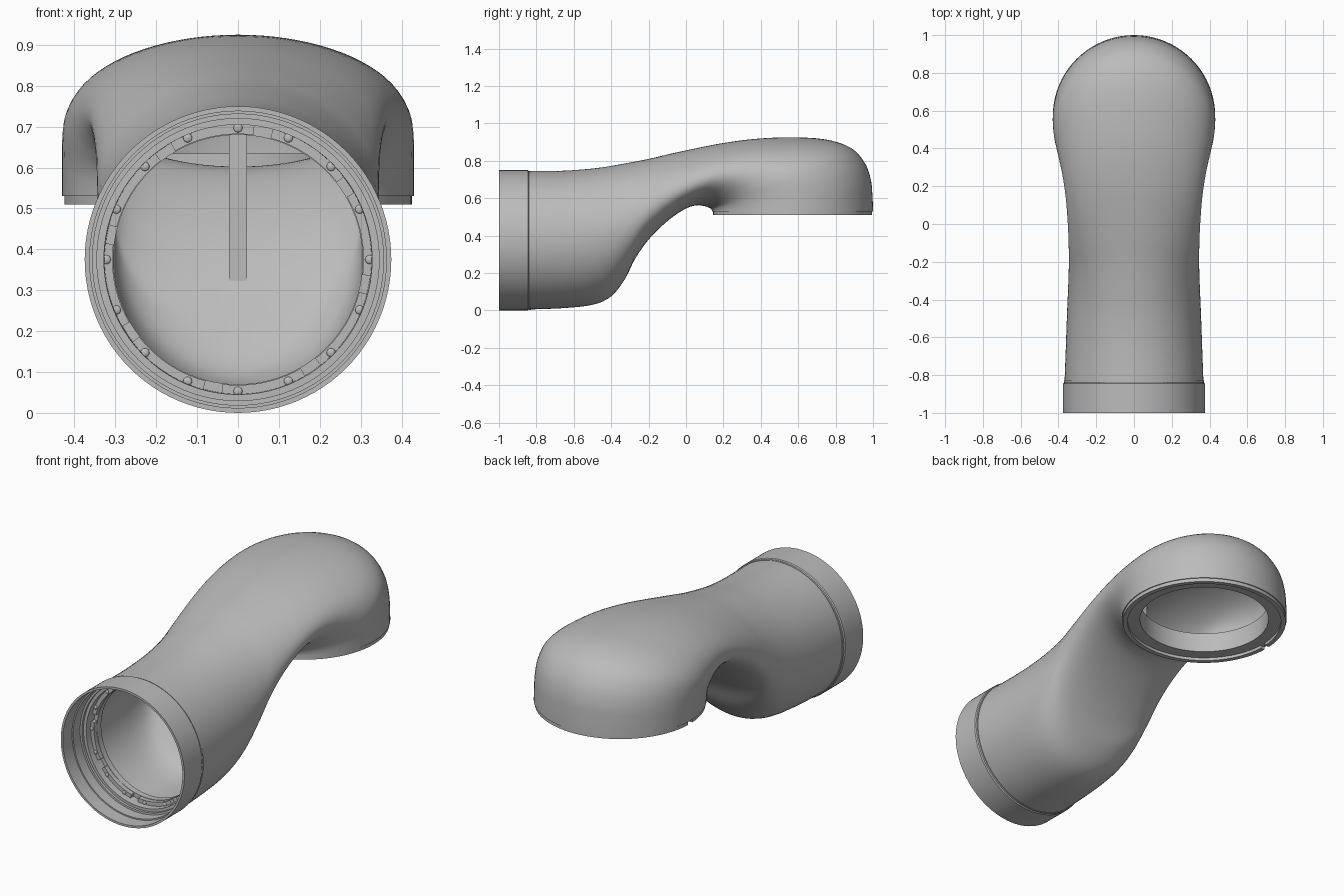
import bpy, bmesh, math
from mathutils import Vector

cube = bpy.data.objects.get("Cube")
if cube:
    bpy.data.objects.remove(cube, do_unlink=True)

grey = bpy.data.materials.new("plain grey")
grey.use_nodes = True
grey.diffuse_color = (0.5, 0.5, 0.5, 1)
grey.node_tree.nodes["Principled BSDF"].inputs["Base Color"].default_value = (0.5, 0.5, 0.5, 1)

INLET_Z, OUTLET_Y = 0.375, 0.57   # axis height of the inlet, axis depth of the outlet


def finish(name, verts, faces, recalc=True, thickness=0, angle=35):
    """Make a mesh object, optionally thickened inward, shaded smooth by angle."""
    mesh = bpy.data.meshes.new(name)
    mesh.from_pydata(verts, [], faces)
    if recalc:
        bm = bmesh.new()
        bm.from_mesh(mesh)
        bmesh.ops.recalc_face_normals(bm, faces=bm.faces)
        bm.to_mesh(mesh)
        bm.free()
    mesh.materials.append(grey)
    ob = bpy.data.objects.new(name, mesh)
    bpy.context.collection.objects.link(ob)
    bpy.ops.object.select_all(action='DESELECT')
    ob.select_set(True)
    bpy.context.view_layer.objects.active = ob
    if thickness:
        mod = ob.modifiers.new("wall", 'SOLIDIFY')
        mod.thickness, mod.offset = thickness, -1
        bpy.ops.object.modifier_apply(modifier=mod.name)
    bpy.ops.object.shade_smooth_by_angle(angle=math.radians(angle))
    return ob


def lathe(name, profile, axis, start=0, sweep=360, steps=96):
    """Turn a closed (radius, position) profile about the inlet (Y) or outlet (Z) axis."""
    full = sweep >= 360
    rings, n = (steps if full else steps + 1), len(profile)
    verts, faces = [], []
    for i in range(rings):
        a = math.radians(start + sweep * i / steps)
        for r, h in profile:
            c, s = r * math.cos(a), r * math.sin(a)
            verts.append((c, h, INLET_Z + s) if axis == 'Y' else (c, OUTLET_Y + s, h))
    for i in range(steps):
        k = (i + 1) % rings
        for j in range(n):
            m = (j + 1) % n
            faces.append((i * n + j, k * n + j, k * n + m, i * n + m))
    if not full:
        faces += [tuple(range(n)), tuple(range(steps * n, steps * n + n))]
    return finish(name, verts, faces)


def spline(p0, p1, p2, p3, t):
    return 0.5 * (2 * p1 + (p2 - p0) * t + (2 * p0 - 5 * p1 + 4 * p2 - p3) * t * t
                  + (3 * p1 - p0 - 3 * p2 + p3) * t ** 3)


# Duct sections: upper y, upper z, lower y, lower z, half width
stations = [
    (-.845, .745, -.845, .005, .368), (-.65, .747, -.66, .012, .361),
    (-.47, .762, -.50, .030, .355), (-.33, .785, -.40, .075, .350),
    (-.20, .810, -.325, .17, .346), (-.08, .838, -.27, .28, .345),
    (.05, .866, -.19, .39, .347), (.20, .895, -.09, .485, .354),
    (.37, .917, .00, .545, .366), (.55, .925, .06, .562, .385),
    (.74, .915, .10, .557, .408), (.88, .870, .125, .548, .425),
    (.955, .79, .135, .542, .430), (.988, .70, .138, .537, .430),
    (.997, .61, .14, .533, .430), (1.0, .53, .14, .530, .430),
]
SIDES, SUB = 80, 4
last = len(stations) - 1
sections = []
for i in range(last):
    quad = [stations[min(max(i + d, 0), last)] for d in (-1, 0, 1, 2)]
    for s in range(SUB):
        sections.append([spline(*vals, s / SUB) for vals in zip(*quad)])
sections.append(stations[-1])

# Duct shell: elliptical sections swinging from upright to level
verts, faces = [], []
for ty, tz, by, bz, w in sections:
    top, low = Vector((0, ty, tz)), Vector((0, by, bz))
    mid, up = (top + low) / 2, (top - low) / 2
    for j in range(SIDES):
        a = math.tau * j / SIDES
        verts.append(mid + up * math.sin(a) + Vector((w * math.cos(a), 0, 0)))
for i in range(len(sections) - 1):
    for j in range(SIDES):
        k = (j + 1) % SIDES
        faces.append((i * SIDES + j, (i + 1) * SIDES + j, (i + 1) * SIDES + k, i * SIDES + k))
finish("duct_shell", verts, faces, recalc=False, thickness=0.04, angle=50)

# Inlet collar with an inner step, and the narrow bead at its seam
lathe("inlet_collar", [(.375, -1), (.375, -.845), (.345, -.82), (.345, -.86),
                       (.356, -.86), (.356, -.92), (.363, -.92), (.363, -1)], 'Y')
lathe("seam_bead", [(.3715, -.838), (.3715, -.828), (.35, -.828), (.35, -.838)], 'Y')

# Inlet flange: base ring, eight raised pads with gaps, sixteen studs
lathe("inlet_flange", [(.305, -.785), (.35, -.785), (.35, -.75), (.305, -.75)], 'Y')
for k in range(8):
    lathe(f"flange_pad_{k + 1}", [(.307, -.81), (.346, -.81), (.346, -.78), (.307, -.78)],
          'Y', start=83 + 45 * k, sweep=37, steps=12)
for k in range(16):
    a = math.tau * k / 16
    bpy.ops.mesh.primitive_uv_sphere_add(
        segments=16, ring_count=8, radius=0.011,
        location=(.322 * math.cos(a), -.81, INLET_Z + .322 * math.sin(a)))
    stud = bpy.context.object
    stud.name = f"flange_stud_{k + 1}"
    stud.scale.y = 0.5
    stud.data.materials.append(grey)
    bpy.ops.object.shade_smooth()

# Outlet: thin rim with a small notch, recessed flange and inner neck
lathe("outlet_rim", [(.425, .51), (.425, .535), (.40, .535), (.40, .51)],
      'Z', start=182.5, sweep=355)
lathe("outlet_flange", [(.335, .526), (.42, .526), (.42, .55), (.36, .55),
                        (.36, .635), (.335, .635)], 'Z')

# Central vane standing between the floor and the ceiling of the bend
outline = [(-.29, .27), (-.19, .40), (-.09, .495), (0, .56), (.06, .575), (.08, .60),
           (.08, .86), (-.10, .82), (-.29, .775)]
n = len(outline)
verts = [(x, y, z) for x in (-.0225, .0225) for y, z in outline]
faces = [tuple(range(n)), tuple(range(n, 2 * n))]
faces += [(i, (i + 1) % n, n + (i + 1) % n, n + i) for i in range(n)]
finish("center_vane", verts, faces)
